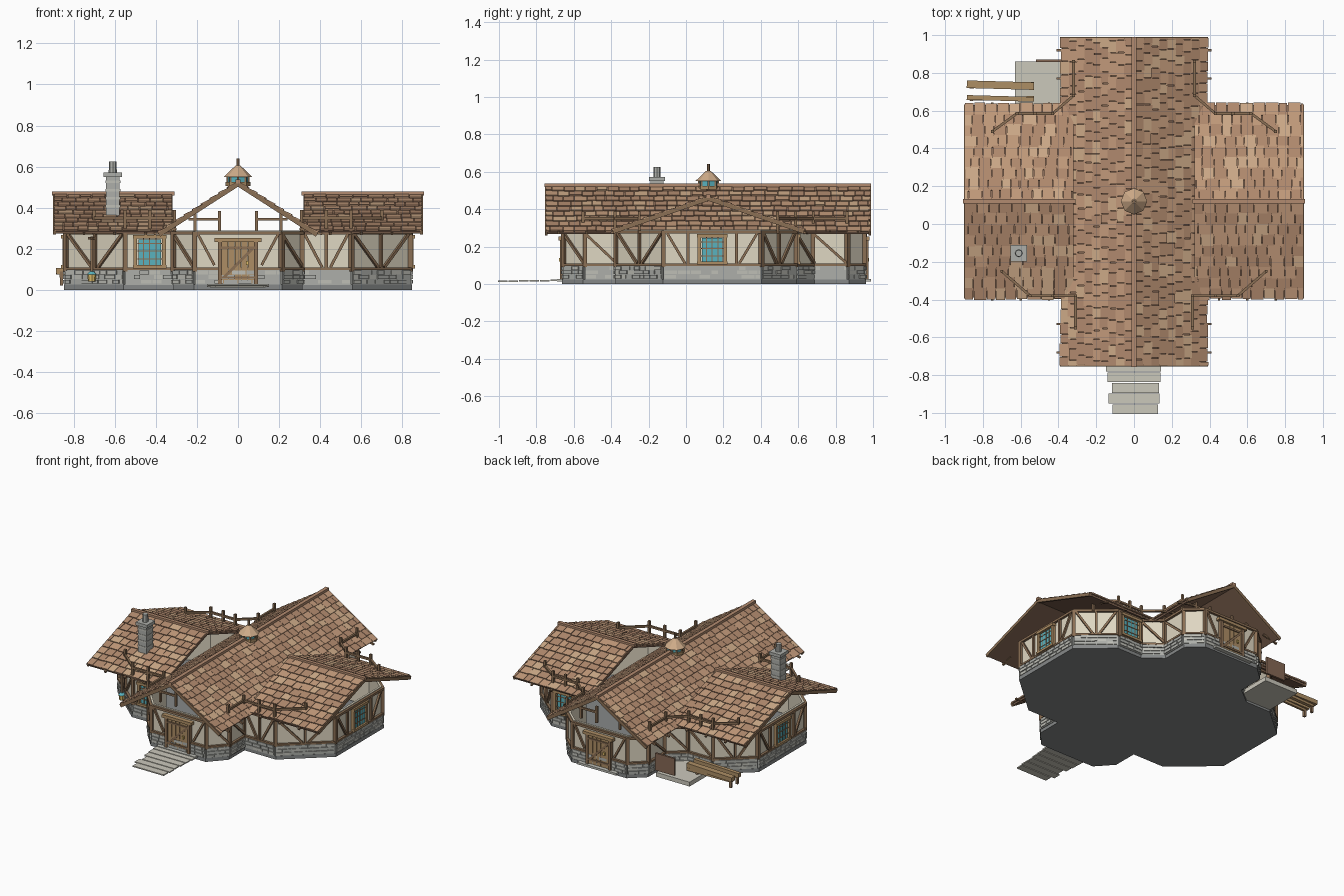
import bpy, bmesh, math, random
from mathutils import Vector as V, Matrix

if "Cube" in bpy.data.objects:
    bpy.data.objects.remove(bpy.data.objects["Cube"])
random.seed(4)

COL = dict(cream=(.74, .68, .54), timber=(.26, .16, .09), oak=(.42, .27, .13), stone=(.42, .43, .40),
           stone2=(.52, .52, .47), base=(.24, .25, .25), tile=(.45, .26, .16), tile2=(.55, .33, .20),
           tile3=(.62, .41, .25), under=(.24, .14, .09), glass=(.10, .45, .52), gold=(.75, .52, .15), slab=(.60, .58, .50))
MATS = {}
for k, c in COL.items():
    MATS[k] = bpy.data.materials.new(k)
    MATS[k].diffuse_color = (*c, 1)
parts = {}


def bm_of(name, mat):
    return parts.setdefault((name, mat), bmesh.new())


def box(name, mat, c, ax, ay, az):
    # box centred at c, edges given as full-length vectors
    m = Matrix((ax, ay, az)).transposed().to_4x4()
    m.translation = c
    bmesh.ops.create_cube(bm_of(name, mat), size=1, matrix=m)


def beam(name, mat, a, b, w, d=None, side=(0, 0, 1)):
    # bar from a to b, d thick along side, w across
    a, b, s = V(a), V(b), V(side)
    u = (b - a).normalized()
    if abs(u.dot(s)) > .99:
        s = V((1, 0, 0))
    s = (s - u * s.dot(u)).normalized()
    box(name, mat, (a + b) / 2, b - a, s * (d or w), s.cross(u) * -w)


def cone(name, mat, c, r1, r2, h, n=8):
    bmesh.ops.create_cone(bm_of(name, mat), cap_ends=True, segments=n, radius1=r1, radius2=r2, depth=h,
                          matrix=Matrix.Translation(V(c) + V((0, 0, h / 2))))


# footprint: right half front to back, then mirrored
half = [(.21, -.65), (.31, -.54), (.31, -.37), (.55, -.37), (.835, -.12), (.835, .40),
        (.62, .585), (.43, .585), (.31, .68), (.31, .86), (.21, .95)]
P = [V((x, y, 0)) for x, y in half] + [V((-x, y, 0)) for x, y in reversed(half)]
N = len(P)


def on_wall(i, s, out, z):
    a, b = P[i], P[(i + 1) % N]
    t = (b - a).normalized()
    return (a + b) / 2 + t * s + V((t.y, -t.x, 0)) * out + V((0, 0, z))


# base plate
bm = bm_of("base_plate", "base")
c = V((0, .15, 0))
f = bm.faces.new([bm.verts.new(c + (p - c) * 1.015) for p in P])
ext = bmesh.ops.extrude_face_region(bm, geom=[f])
bmesh.ops.translate(bm, verts=[v for v in ext['geom'] if isinstance(v, bmesh.types.BMVert)], vec=(0, 0, .025))

WINDOWS, DOORS = (18, 4, 16, 6), (21, 10)
for i in range(N):
    L = (P[(i + 1) % N] - P[i]).length
    n = on_wall(i, 0, 1, 0) - on_wall(i, 0, 0, 0)

    def bar(name, mat, s0, z0, s1, z1, w, d, out=.006):
        beam(name, mat, on_wall(i, s0, out, z0), on_wall(i, s1, out, z1), w, d, n)
    # wall panel and stone footing
    bar("wall_panels", "cream", -L / 2, .16, L / 2, .16, .26, .014, -.007)
    bar("stone_footing", "stone", -L / 2, .06, L / 2, .06, .075, .016, .002)
    for r in range(3):
        s = -L / 2 + .004
        while s < L / 2 - .01:
            w = min(random.uniform(.035, .075), L / 2 - s)
            bar("footing_blocks", random.choice(("stone", "stone", "stone2")), s, .039 + r * .023,
                s + w - .005, .039 + r * .023, .019, random.uniform(.01, .018), .009)
            s += w
    # sill, wall plate and corner post
    bar("timber_sills", "timber", -L / 2, .103, L / 2, .103, .012, .02)
    bar("wall_plates", "timber", -L / 2, .277, L / 2, .277, .016, .02)
    bar("corner_posts", "timber", -L / 2, .09, -L / 2, .285, .022, .022, .004)
    if i in WINDOWS:
        bar("window_glass", "glass", -.055, .18, .055, .18, .13, .012)
        for s in (-.07, .07):
            bar("window_frames", "oak", s, .105, s, .265, .018, .026, .008)
        for z, h in ((.112, .016), (.258, .018)):
            bar("window_frames", "oak", -.082, z, .082, z, h, .032, .010)
        for s in (-.03, 0, .03):
            bar("window_bars", "timber", s, .11, s, .255, .005, .018)
        for z in (.15, .19, .225):
            bar("window_bars", "timber", -.06, z, .06, z, .005, .018)
        if L > .4:
            for e in (-1, 1):
                bar("wall_braces", "timber", e * .13, .105, e * .13, .275, .015, .016)
                bar("wall_braces", "timber", e * .24, .27, e * .145, .11, .014, .014)
    elif i in DOORS:
        for k in range(5):
            bar("door_planks", "oak", -.064 + k * .032, .03, -.064 + k * .032, .235, .029, .016, .008)
        for s in (-.088, .088):
            bar("door_frame", "timber", s, .02, s, .25, .02, .03, .01)
        bar("door_lintel", "oak", -.115, .243, .115, .243, .02, .04, .012)
        bar("door_braces", "timber", -.07, .06, .07, .2, .014, .008, .019)
        for z in (.06, .205):
            bar("door_braces", "timber", -.078, z, .078, z, .012, .008, .019)
        bar("door_handle", "gold", .045, .12, .045, .14, .012, .012, .022)
        bar("threshold", "stone2", -.15, .02, .15, .02, .015, .04, .02)
        for e in (-1, 1):
            bar("wall_braces", "timber", e * .195, .27, e * .115, .12, .013, .014)
    elif L > .2:
        for e in (-1, 1):
            bar("wall_braces", "timber", e * (L / 2 - .015), .27, e * .02, .11, .014, .014)
        bar("wall_braces", "timber", 0, .105, 0, .275, .015, .016)
    elif L > .14:
        bar("wall_braces", "timber", -L / 2, .27, L / 2, .11, .014, .014)


# roof slope: under board plus staggered courses of shingles
def slope(name, e0, e1, up):
    e0, e1, up = V(e0), V(e1), V(up)
    u = (e1 - e0).normalized()
    s = up.normalized()
    nrm = u.cross(s)
    if nrm.z < 0:
        nrm = -nrm
    L, S, rows = (e1 - e0).length, up.length, 9
    box(name + "_boards", "under", (e0 + e1 + up) / 2 - nrm * .006, e1 - e0, up, nrm * .012)
    for r in range(rows):
        h = S / rows
        p = -random.uniform(0, .05)
        while p < L - .004:
            w = random.uniform(.045, .075)
            a, b = max(p, 0), min(p + w, L)
            p += w
            jit = random.uniform(-.006, .004)
            tilt = (s * h * 1.12 - nrm * .007)
            mid = e0 + u * (a + b) / 2 + s * ((r + .5) * h + jit) + nrm * .005
            box(name + "_shingles", random.choice(("tile", "tile", "tile", "tile2", "tile2", "tile3")),
                mid, u * (b - a - .003), tilt, nrm * .008)


for e in (-1, 1):
    slope("main_roof", (e * .38, -.75, .278), (e * .38, .985, .278), (-e * .38, 0, .242))
    for ye, dy in ((-.39, .51), (.63, -.51)):
        slope("wing_roof", (e * .32, ye, .285), (e * .895, ye, .285), (0, dy, .177))
        # wing barge boards and tails
        beam("wing_barge_boards", "timber", (e * .893, ye, .279), (e * .893, ye + dy, .456), .022, .014, (1, 0, 0))
        for x in (.45, .6, .75):
            y = ye + math.copysign(.012, ye)
            beam("rafter_tails", "timber", (e * x, y, .272), (e * x, y + dy * .15, .297), .012)
    beam("wing_ridge_caps", "tile", (e * .31, .12, .469), (e * .905, .12, .469), .024, .02)
    # main barge boards and rafter tails
    for y in (-.748, .983):
        beam("main_barge_boards", "timber", (e * .385, y, .268), (0, y, .515), .022, .014, (0, 1, 0))
    for y in (-.68, -.53, .77, .92):
        beam("rafter_tails", "timber", (e * .30, y, .298), (e * .41, y, .272), .012)
    # raised rails on posts following the walls
    for path in ([(.31, -.55), (.31, -.38), (.55, -.38), (.70, -.25)],
                 [(.32, .86), (.32, .68), (.43, .585), (.62, .585), (.75, .49)]):
        pts = [V((e * x, y, .35)) for x, y in path]
        for a, b in zip(pts, pts[1:]):
            beam("roof_rails", "timber", a, b, .014)
        for q in pts + [(pts[-2] + pts[-3]) / 2]:
            beam("roof_rail_posts", "timber", (q.x, q.y, .27), (q.x, q.y, .388), .015)
    # tie beams inside the open gables
    for y in (-.56, .86):
        beam("gable_ties", "timber", (e * .09, y, .343), (e * .24, y, .343), .013)
        for x in (.09, .21):
            beam("gable_ties", "timber", (e * x, y, .27), (e * x, y, .385), .014)
beam("main_ridge_cap", "tile", (0, -.757, .527), (0, .99, .527), .026, .02)

# chimney
for z0, z1, w in ((.34, .55, .068), (.55, .572, .088)):
    beam("chimney", "stone", (-.61, -.155, z0), (-.61, -.155, z1), w)
cone("chimney_pot", "stone", (-.61, -.155, .57), .02, .018, .055)
for z in (.40, .44, .48, .52):
    beam("chimney_courses", "stone2", (-.61, -.155, z), (-.61, -.155, z + .012), .073)

# cupola
cone("cupola_base", "oak", (0, .12, .505), .06, .06, .02)
cone("cupola_glass", "glass", (0, .12, .52), .05, .05, .03)
for k in range(8):
    a = k * math.pi / 4
    x, y = .052 * math.cos(a), .12 + .052 * math.sin(a)
    beam("cupola_posts", "timber", (x, y, .515), (x, y, .555), .01)
cone("cupola_roof", "tile3", (0, .12, .55), .07, .012, .055)
cone("cupola_finial", "timber", (0, .12, .60), .008, .008, .04, 6)

# front steps
for k in range(6):
    y = -.98 + k * .056
    w = (.12, .135, .125, .14, .145, .15)[k]
    box("front_steps", "slab", V((random.uniform(-.005, .008), y, .014 + k * .001)), V((2 * w, 0, 0)), V((0, .051, 0)), V((0, 0, .008)))

# rear platform, upright board and trestle logs
box("rear_platform", "slab", V((-.5, .725, .03)), V((.26, 0, 0)), V((0, .27, 0)), V((0, 0, .03)))
box("upright_board", "under", V((-.445, .865, .125)), V((.15, 0, 0)), V((0, .014, 0)), V((0, 0, .12)))
for y, w in ((.66, .025), (.73, .04)):
    beam("trestle_logs", "oak", (-.53, y, .095), (-.885, y + .01, .09), w, .03)
    beam("trestle_logs", "oak", (-.53, y + .01, .07), (-.87, y, .07), w * .6, .02)
    for x in (-.86, -.6):
        beam("trestle_legs", "timber", (x, y, .02), (x, y, .09), .016)

# hanging lantern on the left front corner wall
beam("lantern_pole", "timber", on_wall(17, 0, .03, .07), on_wall(17, 0, .03, .26), .012)
beam("lantern_arm", "timber", on_wall(17, 0, 0, .25), on_wall(17, 0, .05, .25), .012)
cone("lantern", "gold", on_wall(17, 0, .03, .04), .018, .022, .035)
cone("lantern_cap", "glass", on_wall(17, 0, .03, .075), .024, .01, .015)

# turn every part into an object
for (name, mat), bm in parts.items():
    bmesh.ops.recalc_face_normals(bm, faces=bm.faces)
    me = bpy.data.meshes.new(name)
    bm.to_mesh(me)
    bm.free()
    me.materials.append(MATS[mat])
    bpy.context.collection.objects.link(bpy.data.objects.new(name, me))

for m in bpy.data.materials:
    if m.users and not m.is_grease_pencil:
        m.use_nodes = True
        m.node_tree.nodes["Principled BSDF"].inputs["Base Color"].default_value = m.diffuse_color
